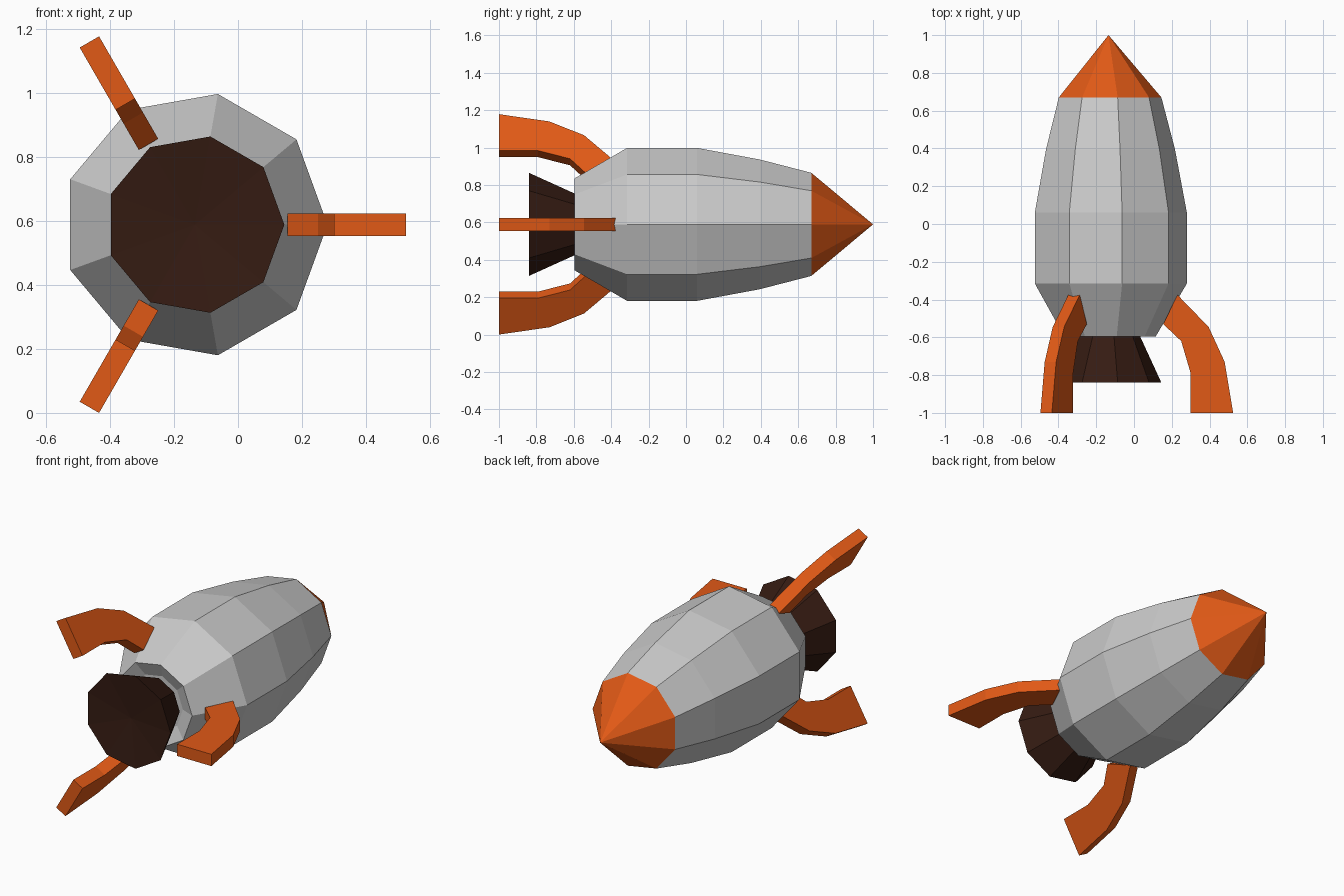
import bpy, bmesh
from math import cos, sin, radians

if "Cube" in bpy.data.objects:
    bpy.data.objects.remove(bpy.data.objects["Cube"])

CX, CZ, SIDES = -0.135, 0.589, 9


def material(name, color):
    m = bpy.data.materials.new(name)
    m.diffuse_color = (*color, 1)
    m.use_nodes = True
    m.node_tree.nodes["Principled BSDF"].inputs["Base Color"].default_value = m.diffuse_color
    return m


def finish(name, bm, mat=None):
    bmesh.ops.recalc_face_normals(bm, faces=bm.faces)
    me = bpy.data.meshes.new(name)
    bm.to_mesh(me)
    bm.free()
    ob = bpy.data.objects.new(name, me)
    bpy.context.collection.objects.link(ob)
    ob.location = (CX, 0, CZ)
    if mat:
        me.materials.append(mat)
    return ob


def lathe(name, profile, mat=None):
    """Revolve (radius, y) points about the y axis; radius 0 is a single tip."""
    bm = bmesh.new()
    rings = []
    for r, y in profile:
        n = SIDES if r else 1
        angles = [radians(360 * i / SIDES) for i in range(n)]
        rings.append([bm.verts.new((r * cos(a), y, r * sin(a))) for a in angles])
    for a, b in zip(rings, rings[1:]):
        for i in range(SIDES):
            j = (i + 1) % SIDES
            if len(a) == 1:
                bm.faces.new((a[0], b[i], b[j]))
            elif len(b) == 1:
                bm.faces.new((a[i], a[j], b[0]))
            else:
                bm.faces.new((a[i], a[j], b[j], b[i]))
    return finish(name, bm, mat)


def fin(name, angle, mat):
    """Curved strip of outer and inner (radius, y) points, given thickness."""
    outer = [(.365, -.375), (.53, -.545), (.615, -.73), (.66, -1.0)]
    inner = [(.29, -.53), (.385, -.62), (.435, -.79), (.435, -1.0)]
    h, c, s = 0.035, cos(radians(angle)), sin(radians(angle))
    bm = bmesh.new()
    loops = []
    for o, i in zip(outer, inner):
        corners = [(*o, h), (*o, -h), (*i, -h), (*i, h)]
        loops.append([bm.verts.new((r * c - t * s, y, r * s + t * c)) for r, y, t in corners])
    for a, b in zip(loops, loops[1:]):
        for k in range(4):
            m = (k + 1) % 4
            bm.faces.new((a[k], a[m], b[m], b[k]))
    bm.faces.new(loops[0])
    bm.faces.new(loops[-1])
    return finish(name, bm, mat)


orange = material("orange", (0.75, 0.1, 0.008))
dark = material("dark_brown", (0.035, 0.011, 0.006))

# Hull, with a slightly recessed tail around the nozzle
lathe("hull", [(0, -.56), (.165, -.56), (.25, -.595), (.415, -.315), (.415, .06),
               (.352, .395), (.28, .67), (0, .67)])

# Nose cone
lathe("nose_cone", [(0, .67), (.28, .67), (0, 1.0)], orange)

# Exhaust nozzle
lathe("nozzle", [(0, -.56), (.165, -.59), (.28, -.84), (0, -.81)], dark)

# Three landing fins
for n, ang in enumerate((0, 120, 240), 1):
    fin(f"fin_{n}", ang, orange)
